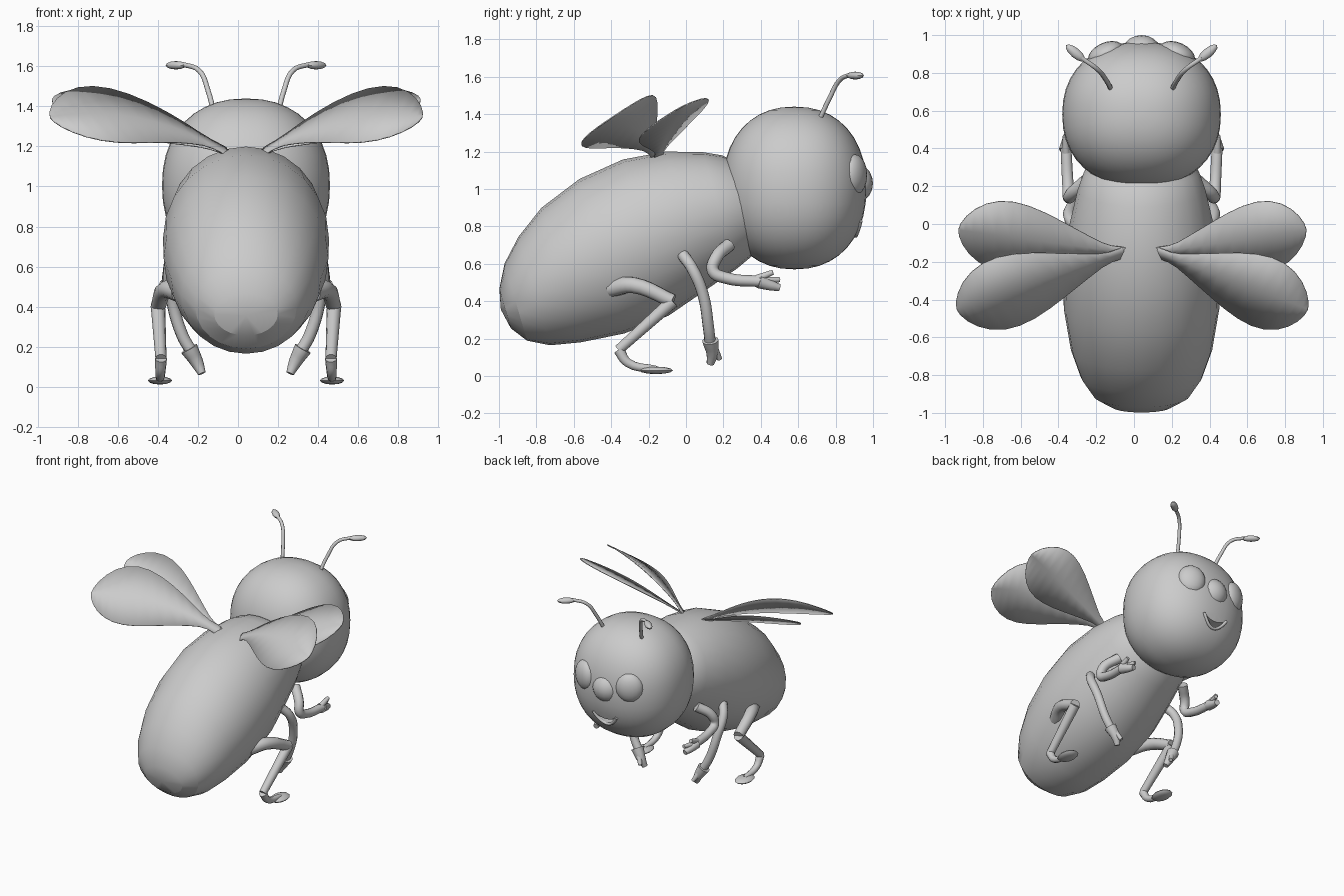
import bpy, bmesh, math
from mathutils import Vector

if "Cube" in bpy.data.objects:
    bpy.data.objects.remove(bpy.data.objects["Cube"], do_unlink=True)

CX = .04  # symmetry line of the insect
SIDES = (("left", 1), ("right", -1))

grey = bpy.data.materials.new("plain grey")
grey.use_nodes = True
grey.diffuse_color = (.6, .6, .6, 1)
grey.node_tree.nodes["Principled BSDF"].inputs["Base Color"].default_value = grey.diffuse_color


def activate(obj):
    bpy.ops.object.select_all(action="DESELECT")
    obj.select_set(True)
    bpy.context.view_layer.objects.active = obj


def finish(obj, angle=40):
    obj.data.materials.append(grey)
    activate(obj)
    bpy.ops.object.shade_smooth_by_angle(angle=math.radians(angle))
    return obj


def from_bmesh(name, bm):
    bmesh.ops.recalc_face_normals(bm, faces=bm.faces)
    mesh = bpy.data.meshes.new(name)
    bm.to_mesh(mesh)
    bm.free()
    obj = bpy.data.objects.new(name, mesh)
    bpy.context.collection.objects.link(obj)
    return obj


def ball(name, loc, radii, turn=0, segments=20, power=1):
    bm = bmesh.new()
    bmesh.ops.create_uvsphere(bm, u_segments=segments, v_segments=segments // 2, radius=1)
    for v in bm.verts:
        v.co = [math.copysign(abs(c) ** power, c) * r for c, r in zip(v.co, radii)]
    obj = from_bmesh(name, bm)
    obj.location = loc
    obj.rotation_euler.z = turn
    return finish(obj)


def tube(name, side, start, end, points):
    """Tube through (offset from centre, y, z) points, tapering from start to end radius."""
    curve = bpy.data.curves.new(name, "CURVE")
    curve.dimensions = "3D"
    curve.bevel_depth = 1
    curve.bevel_resolution = 3
    curve.resolution_u = 5
    curve.use_fill_caps = True
    spline = curve.splines.new("BEZIER")
    last = len(points) - 1
    spline.bezier_points.add(last)
    for i, (p, (off, y, z)) in enumerate(zip(spline.bezier_points, points)):
        p.co = (CX + side * off, y, z)
        p.radius = start + (end - start) * i / last
        p.handle_left_type = p.handle_right_type = "AUTO"
    obj = bpy.data.objects.new(name, curve)
    bpy.context.collection.objects.link(obj)
    activate(obj)
    bpy.ops.object.convert(target="MESH")
    finish(bpy.context.view_layer.objects.active)


def pair(name, start, end, *points):
    for label, s in SIDES:
        tube(label + "_" + name, s, start, end, points)


# Body: slanted rings along a spine of (y, z, radius), flatter sideways where thick
spine = [(-.967, .36, .11), (-.91, .395, .215), (-.81, .455, .303), (-.667, .54, .375),
         (-.45, .64, .43), (-.215, .74, .435), (0, .83, .385), (.18, .885, .325),
         (.275, .91, .28), (.39, .925, .18)]
UP = Vector((0, -.28, .96))
N = 24
bm = bmesh.new()
loops = []
for y, z, r in spine:
    across = Vector((.415 * (r / .435) ** .7, 0, 0))
    turns = [math.tau * i / N for i in range(N)]
    loops.append([bm.verts.new(Vector((CX, y, z)) + UP * r * math.cos(a) + across * math.sin(a))
                  for a in turns])
for a, b in zip(loops, loops[1:]):
    for i in range(N):
        j = (i + 1) % N
        bm.faces.new((a[i], a[j], b[j], b[i]))
tail = bm.verts.new((CX, -.99, .355))
for i in range(N):
    bm.faces.new((tail, loops[0][(i + 1) % N], loops[0][i]))
bm.faces.new(loops[-1])
finish(from_bmesh("body", bm), 25)

# Head with a broad soft nose and eyes
HEAD, SIZE, POWER = Vector((CX, .58, 1.005)), Vector((.42, .385, .435)), .9
head = ball("head", HEAD, SIZE, segments=40, power=POWER)
ball("nose", (CX, .895, 1.03), (.11, .105, .11))
for label, s in SIDES:
    ball(label + "_eye", (CX + s * .19, .9, 1.075), (.1, .06, .11), turn=-s * .44)


# Smiling mouth: crescent cut and a lower lip
def smile(drop):
    return [(x, .83 - drop * (1 - (x / .1) ** 2)) for x in (.02 * i for i in range(-5, 6))]


def face_y(x, z):
    e = 2 / POWER
    rest = 1 - abs(x / SIZE.x) ** e - abs((z - HEAD.z) / SIZE.z) ** e
    return HEAD.y + SIZE.y * rest ** (1 / e)


bm = bmesh.new()
crescent = smile(.035) + smile(.075)[-2:0:-1]
face = bm.faces.new([bm.verts.new((CX + x, .84, z)) for x, z in crescent])
grown = bmesh.ops.extrude_face_region(bm, geom=[face])["geom"]
bmesh.ops.translate(bm, vec=(0, .3, 0), verts=[g for g in grown if isinstance(g, bmesh.types.BMVert)])
cutter = from_bmesh("mouth_cutter", bm)
cutter.hide_render = True
cutter.hide_set(True)
cut = head.modifiers.new("mouth", "BOOLEAN")
cut.operation, cut.solver, cut.object = "DIFFERENCE", "EXACT", cutter
tube("lower_lip", 1, .011, .011, [(x, face_y(x, z), z) for x, z in smile(.08)])


# Wings: round-ended teardrops that rise from the root and level out towards the tip
def wing_pair(name, tip, width, rise, droop, tilt):
    axis = Vector(tip)
    normal = Vector((-axis.y, axis.x)).normalized()
    for label, s in SIDES:
        reach = .9 if s > 0 else 1
        bm = bmesh.new()
        rows = []
        for i in range(17):
            t = (1 - math.cos(math.pi * i / 16)) / 2
            swell = max(0, math.sin(math.pi * t * t)) ** .6
            if t < .5:
                swell = max(swell, .14)
            row = [axis * t + normal * width * swell * k for k in (-1, 0, 1)]
            rows.append([bm.verts.new((CX + s * reach * (.09 + p.x), p.y - .15,
                                       1.17 + rise * p.x - droop * p.x ** 2 + tilt * p.y)) for p in row])
        for a, b in zip(rows, rows[1:]):
            for k in range(2):
                bm.faces.new((a[k], a[k + 1], b[k + 1], b[k]))
        bmesh.ops.remove_doubles(bm, verts=bm.verts, dist=.001)
        wing = from_bmesh(label + "_" + name, bm)
        solid = wing.modifiers.new("thickness", "SOLIDIFY")
        solid.thickness, solid.offset = .006, 0
        finish(wing)


wing_pair("fore_wing", (.88, .12), .185, .28, .06, .55)
wing_pair("hind_wing", (.89, -.3), .19, .8, .42, .68)

# Antennae with clubbed ends
pair("antenna", .013, .012, (.155, .7, 1.34), (.19, .765, 1.48), (.235, .82, 1.58), (.32, .88, 1.612))
for label, s in SIDES:
    ball(label + "_antenna_club", (CX + s * .35, .905, 1.606), (.065, .026, .021), turn=s * .7, segments=12)

# Hind legs standing on broad flat feet
pair("hind_thigh", .05, .038, (.33, -.4, .47), (.4, -.28, .485), (.44, -.07, .4))
pair("hind_shin", .036, .028, (.44, -.07, .4), (.425, -.36, .14))
pair("hind_ankle", .03, .02, (.425, -.36, .14), (.428, -.31, .07), (.43, -.16, .035))
for label, s in SIDES:
    ball(label + "_hind_foot", (CX + s * .43, -.16, .03), (.06, .09, .02), segments=12)

# Middle legs hanging down with a two-toed foot
pair("middle_leg", .032, .03, (.34, -.02, .65), (.38, .03, .58), (.37, .09, .44), (.32, .12, .26), (.27, .13, .17))
pair("middle_foot", .045, .02, (.285, .13, .19), (.245, .14, .12), (.22, .13, .065))
pair("middle_toe", .025, .014, (.27, .14, .17), (.225, .18, .09))

# Front legs reaching forward with a hand and fingers
pair("front_leg", .036, .03, (.29, .23, .7), (.37, .16, .63), (.385, .145, .56), (.39, .21, .525), (.4, .4, .505))
pair("front_hand", .038, .02, (.4, .39, .505), (.39, .45, .485), (.38, .5, .472))
pair("front_finger", .022, .014, (.4, .38, .52), (.405, .465, .555))
pair("front_thumb", .022, .014, (.4, .4, .51), (.37, .5, .515))
